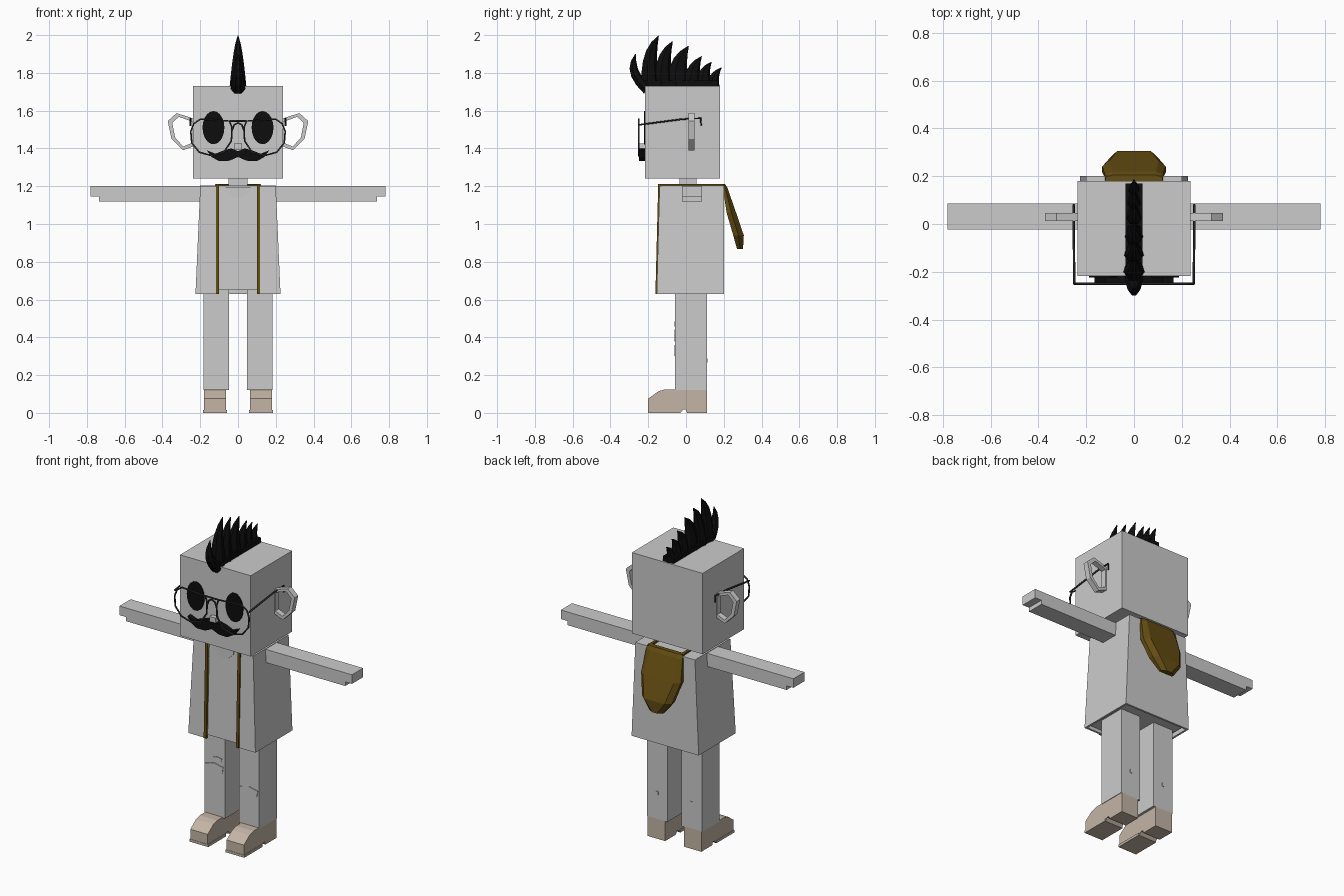
import bpy
import bmesh
import math

if "Cube" in bpy.data.objects:
    bpy.data.objects.remove(bpy.data.objects["Cube"])


def material(name, r, g, b):
    m = bpy.data.materials.new(name)
    m.use_nodes = True
    m.diffuse_color = (r, g, b, 1)
    m.node_tree.nodes["Principled BSDF"].inputs["Base Color"].default_value = (r, g, b, 1)
    return m


GREY = material("light grey", 0.6, 0.6, 0.6)
BLACK = material("black", 0.004, 0.004, 0.004)
BROWN = material("dark mustard", 0.13, 0.075, 0.006)
TAN = material("shoe tan", 0.55, 0.46, 0.38)
WIRE = material("frame grey", 0.03, 0.03, 0.03)
SIDES = (("right", -1), ("left", 1))


def loft(name, rings, mat, loop=False):
    """Skin equal rings of points; cap the ends, or join them when loop is set."""
    bm = bmesh.new()
    rows = [[bm.verts.new(p) for p in ring] for ring in rings]
    n = len(rows[0])
    pairs = list(zip(rows, rows[1:])) + ([(rows[-1], rows[0])] if loop else [])
    for a, b in pairs:
        for i in range(n):
            j = (i + 1) % n
            bm.faces.new((a[i], a[j], b[j], b[i]))
    if not loop:
        bm.faces.new(rows[0][::-1])
        bm.faces.new(rows[-1])
    bmesh.ops.recalc_face_normals(bm, faces=bm.faces)
    me = bpy.data.meshes.new(name)
    bm.to_mesh(me)
    bm.free()
    me.materials.append(mat)
    ob = bpy.data.objects.new(name, me)
    bpy.context.collection.objects.link(ob)
    return ob


def rect(x0, x1, y0, y1, z):
    return [(x0, y0, z), (x1, y0, z), (x1, y1, z), (x0, y1, z)]


def box(name, x, y, z, mat):
    return loft(name, [rect(*x, *y, z[0]), rect(*x, *y, z[1])], mat)


def slab_y(name, pts, y0, y1, mat):
    """Extrude an x,z outline along y."""
    return loft(name, [[(x, y, z) for x, z in pts] for y in (y0, y1)], mat)


def slab_x(name, pts, x0, x1, mat):
    """Extrude a y,z outline along x."""
    return loft(name, [[(x, y, z) for y, z in pts] for x in (x0, x1)], mat)


def wire(name, pts, cyclic=False):
    cu = bpy.data.curves.new(name, "CURVE")
    cu.dimensions = "3D"
    cu.bevel_depth = 0.005
    cu.bevel_resolution = 1
    cu.use_fill_caps = True
    sp = cu.splines.new("POLY")
    sp.points.add(len(pts) - 1)
    for p, co in zip(sp.points, pts):
        p.co = (*co, 1)
    sp.use_cyclic_u = cyclic
    cu.materials.append(WIRE)
    ob = bpy.data.objects.new(name, cu)
    bpy.context.collection.objects.link(ob)


# Head, neck and nose
FACE = -0.217
box("head", (-0.237, 0.237), (FACE, 0.18), (1.24, 1.73), GREY)
box("neck", (-0.05, 0.05), (-0.035, 0.055), (1.18, 1.25), GREY)
box("nose", (-0.02, 0.02), (-0.245, FACE), (1.395, 1.425), GREY)

# Moustache, mirrored from one half
half = [(0, 1.385), (0.035, 1.4), (0.075, 1.39), (0.12, 1.372), (0.165, 1.39),
        (0.14, 1.355), (0.1, 1.333), (0.045, 1.335), (0, 1.355)]
slab_y("moustache", half + [(-x, z) for x, z in half[-2:0:-1]], -0.25, FACE, BLACK)

# Shirt, neckline and open jacket
loft("shirt", [rect(-0.205, 0.205, -0.148, 0.185, 0.65),
               rect(-0.185, 0.185, -0.132, 0.185, 1.195)], GREY)
slab_y("neckline", [(-0.065, 1.195), (-0.065, 1.175), (-0.028, 1.14),
                    (0.028, 1.14), (0.065, 1.175), (0.065, 1.195)], -0.138, -0.13, GREY)


def jacket_ring(z, w, front):
    t, back, gap = 0.012, 0.2, 0.1
    side = [(gap, front + t), (gap, front), (w, front), (w, back)]
    inner = [(w - t, back - t), (w - t, front + t)]
    pts = side + [(-x, y) for x, y in side[::-1]]
    pts += [(-x, y) for x, y in inner[::-1]] + inner
    return [(x, y, z) for x, y in pts]


loft("jacket", [jacket_ring(0.63, 0.225, -0.155), jacket_ring(1.2, 0.2, -0.14)], GREY)
box("jacket_shoulders", (-0.2, 0.2), (-0.13, 0.2), (1.19, 1.203), GREY)

# Hood hanging down the back
rows = [(1.213, 0.12, 0.18, 0.206), (1.19, 0.122, 0.195, 0.22), (1.06, 0.133, 0.215, 0.265),
        (0.94, 0.1, 0.25, 0.306), (0.868, 0.045, 0.27, 0.302)]
loft("hood", [[(-w, yi, z), (-w, (yi + yo) / 2, z), (0.03 - w, yo, z),
               (w - 0.03, yo, z), (w, (yi + yo) / 2, z), (w, yi, z)]
              for z, w, yi, yo in rows], BROWN)

shoe = [(0.11, 0), (0.11, 0.125), (-0.11, 0.125), (-0.145, 0.115), (-0.2, 0.075),
        (-0.2, 0), (-0.03, 0), (-0.015, 0.018), (0, 0.018), (0.005, 0)]
arm = [(0.19, 1.12), (0.735, 1.12), (0.735, 1.145), (0.78, 1.145), (0.78, 1.2), (0.19, 1.2)]
strap = [(-0.162, 0.63), (-0.147, 1.213), (0.2, 1.213), (0.2, 1.2), (-0.135, 1.2), (-0.148, 0.63)]
ear = [(0.225, 1.555), (0.325, 1.587), (0.372, 1.545), (0.352, 1.45), (0.292, 1.39), (0.225, 1.415)]
lens = [(0.045, 1.545), (0.2, 1.555), (0.235, 1.53), (0.25, 1.49), (0.245, 1.43), (0.205, 1.38),
        (0.14, 1.362), (0.075, 1.38), (0.035, 1.44), (0.032, 1.51)]

for side, s in SIDES:
    # Arms, legs and shoes
    slab_y(side + "_arm", [(s * x, z) for x, z in arm], -0.022, 0.085, GREY)
    box(side + "_leg", (s * 0.048, s * 0.183), (-0.058, 0.11), (0.12, 0.66), GREY)
    slab_x(side + "_shoe", shoe, s * 0.063, s * 0.18, TAN)
    box(side + "_sole", (s * 0.058, s * 0.184), (-0.202, -0.03), (0, 0.015), TAN)
    box(side + "_calf_tear", (s * 0.108, s * 0.122), (0.108, 0.114), (0.268, 0.288), GREY)

    # Jacket trim
    slab_x(side + "_trim", strap, s * 0.1, s * 0.117, BROWN)

    # Open ear rims
    cx, cz = 0.285, 1.49
    inner = [(cx + (x - cx) * 0.72, cz + (z - cz) * 0.8) for x, z in ear]
    loft(side + "_ear", [[(s * x, y, z) for x, z in outline] for outline, y in
                         ((ear, 0.012), (ear, 0.046), (inner, 0.046), (inner, 0.012))],
         GREY, loop=True)

    # Eyes
    ring = [math.tau * i / 20 for i in range(20)]
    slab_y(side + "_eye", [(s * 0.13 + 0.058 * math.cos(a), 1.51 + 0.088 * math.sin(a))
                           for a in ring], FACE - 0.006, FACE + 0.002, BLACK)

    # Glasses rim and temple
    wire(side + "_rim", [(s * x, -0.25, z) for x, z in lens], True)
    wire(side + "_temple", [(s * 0.25, -0.25, 1.525), (s * 0.252, -0.02, 1.555),
                            (s * 0.252, 0.078, 1.56), (s * 0.252, 0.08, 1.52)])

# Glasses bridge
wire("top_bridge", [(-0.045, -0.25, 1.545), (0.045, -0.25, 1.545)])
wire("nose_bridge", [(-0.033, -0.25, 1.49), (-0.02, -0.25, 1.525), (0, -0.25, 1.535),
                     (0.02, -0.25, 1.525), (0.033, -0.25, 1.49)])

# Torn knee patches
for name, x, z, w, h in (("right_knee_tear", -0.117, 0.41, 0.06, 0.032),
                         ("right_thigh_tear", -0.095, 0.47, 0.028, 0.013),
                         ("left_knee_tear", 0.115, 0.33, 0.06, 0.03)):
    shape = [(-1, 0.5), (-0.5, 0.7), (0, 1), (0.6, 0.7), (1, 0.6),
             (0.9, -0.6), (0.4, -0.8), (-0.3, -1), (-0.9, -0.7)]
    slab_y(name, [(x + w * a, z + h * b) for a, b in shape], -0.062, -0.056, GREY)


# Mohawk spikes, each swept between a front and a back edge curve
def bezier(a, b, c, t):
    return [(1 - t) ** 2 * p + 2 * t * (1 - t) * q + t * t * r for p, q, r in zip(a, b, c)]


def spike(name, front, front_pull, back, back_pull, tip, width):
    rings = []
    for i in range(6):
        t = i / 5 * 0.98
        fy, fz = bezier(front, front_pull, tip, t)
        by, bz = bezier(back, back_pull, tip, t)
        w = width * (1 - t) ** 0.75
        rings.append([(u * w, fy + (by - fy) * v, fz + (bz - fz) * v) for u, v in
                      ((0.4, 0), (1, 0.35), (0.7, 0.8), (0, 1), (-0.7, 0.8), (-1, 0.35), (-0.4, 0))])
    loft(name, rings, BLACK)


spike("hair_front_curl", (-0.222, 1.69), (-0.35, 1.81), (-0.19, 1.75), (-0.27, 1.79),
      (-0.265, 1.905), 0.04)
starts = [-0.235, -0.165, -0.095, -0.005, 0.06, 0.12, 0.15]
tips = [(-0.143, 2.0), (-0.069, 1.97), (0.016, 1.945), (0.085, 1.89), (0.137, 1.86), (0.19, 1.83)]
for i, (y, z) in enumerate(tips):
    f, b, rise = starts[i], starts[i + 1] + 0.03, z - 1.72
    spike("hair_spike_%d" % (i + 1), (f, 1.72), (f - 0.015, 1.72 + rise * 0.75),
          (b, 1.72), (y - 0.025, 1.72 + rise * 0.5), (y, z), 0.045 - 0.003 * i)
box("hair_base", (-0.035, 0.035), (-0.225, 0.17), (1.725, 1.76), BLACK)
